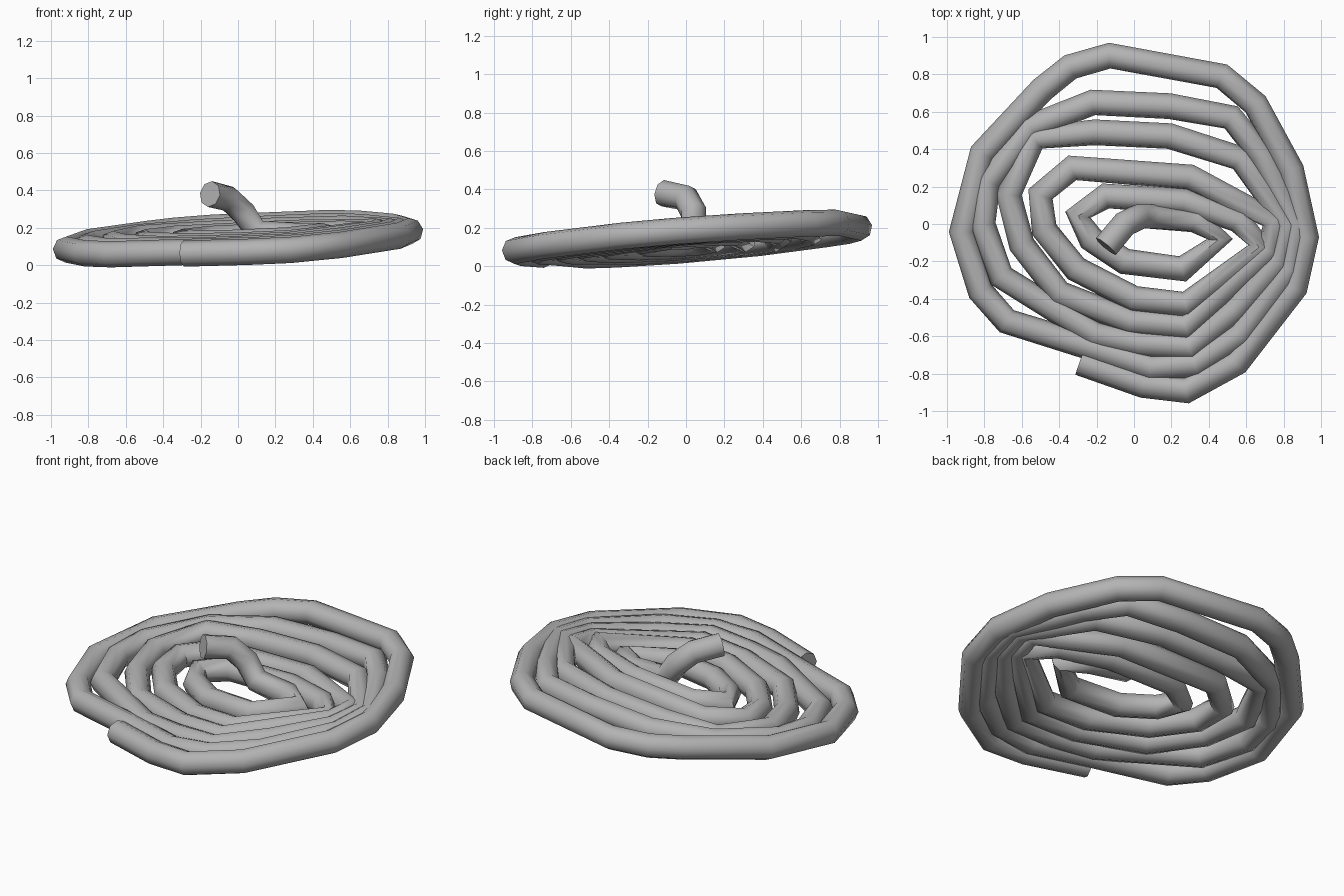
import bpy
from math import radians
from mathutils import Vector

# Remove the default cube
cube = bpy.data.objects.get("Cube")
if cube:
    bpy.data.objects.remove(cube, do_unlink=True)

TUBE_RADIUS = 0.07

# Spiral corners in hundredths of a unit, one line per turn, outside to inside
turns = [
    [(-29, -74), (5, -86), (28, -89), (55, -74), (86, -34), (92, -7), (84, 29), (65, 64),
     (47, 79), (-13, 90), (-34, 84), (-49, 72), (-81, 38), (-92, -4), (-82, -36), (-68, -52)],
    [(-26, -65), (9, -77), (33, -75), (57, -59), (83, -24), (87, 0), (68, 37), (52, 57),
     (19, 63), (-22, 65), (-55, 52), (-78, 23), (-81, 0), (-71, -28)],
    [(-21, -59), (3, -64), (30, -66), (54, -46), (77, -20), (82, 0), (57, 35), (19, 47),
     (-21, 49), (-53, 46), (-67, 16), (-60, -11), (-40, -37)],
    [(-2, -52), (28, -55), (72, -14), (75, 2), (30, 25), (-33, 30), (-50, 16),
     (-48, -3), (-31, -24)],
    [(0, -40), (28, -43), (68, -12), (56, 2), (27, 12), (-15, 15), (-30, 5), (-23, -8)],
    [(-5, -20), (26, -24), (46, -8), (33, 2)],
]


def coil_height(x, y):
    """The coil lies in a gently tilted plane."""
    return 0.137 + 0.055 * x + 0.08 * y


path = []
for turn in turns:
    for px, py in turn:
        x, y = px / 100, py / 100
        path.append(Vector((x, y, coil_height(x, y))))

# Raised inner end
path += [Vector(p) for p in ((0.1, 0.04, 0.18), (0.03, 0.04, 0.28),
                             (-0.05, 0.0, 0.355), (-0.15, -0.12, 0.38))]

# Sweep an eight-sided tube along the path
curve = bpy.data.curves.new("coil_path", "CURVE")
curve.dimensions = "3D"
curve.bevel_depth = TUBE_RADIUS
curve.bevel_resolution = 2
curve.use_fill_caps = True
spline = curve.splines.new("POLY")
spline.points.add(len(path) - 1)
for point, position in zip(spline.points, path):
    point.co = (*position, 1)

coil = bpy.data.objects.new("coiled_tube", curve)
bpy.context.collection.objects.link(coil)
bpy.ops.object.select_all(action="DESELECT")
coil.select_set(True)
bpy.context.view_layer.objects.active = coil
bpy.ops.object.convert(target="MESH")
coil = bpy.context.object
coil.name = "coiled_tube"
bpy.ops.object.shade_smooth_by_angle(angle=radians(50))

# Plain grey surface
grey = bpy.data.materials.new("plain grey")
grey.use_nodes = True
colour = (0.45, 0.45, 0.45, 1)
grey.diffuse_color = colour
grey.node_tree.nodes["Principled BSDF"].inputs["Base Color"].default_value = colour
coil.data.materials.clear()
coil.data.materials.append(grey)
